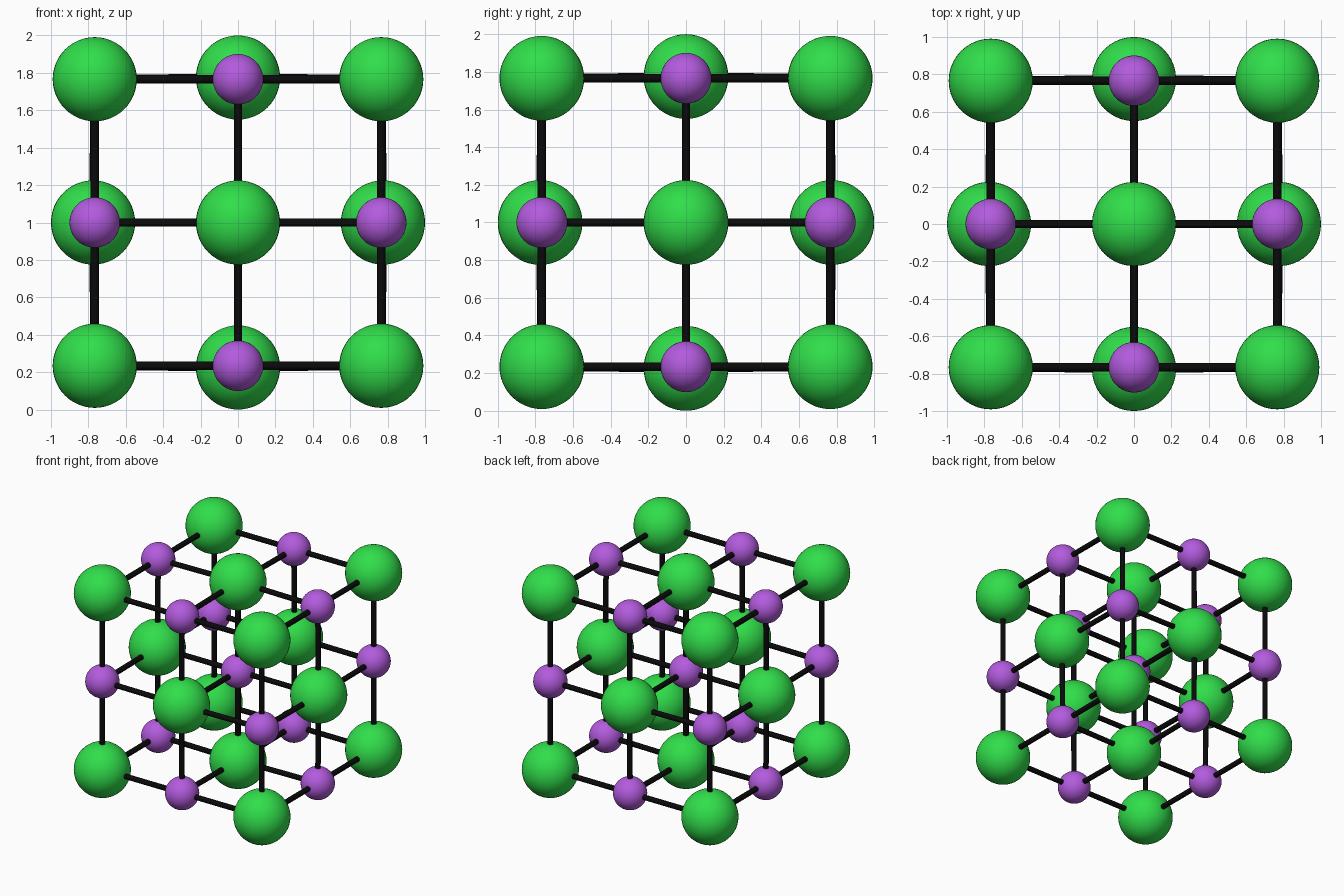
import bpy
from itertools import product
from mathutils import Vector

cube = bpy.data.objects.get("Cube")
if cube:
    bpy.data.objects.remove(cube, do_unlink=True)

BIG, SMALL, ROD = 0.225, 0.135, 0.022
CENTRE = Vector((0, 0, 1.0))


def material(name, rgb):
    mat = bpy.data.materials.new(name)
    mat.use_nodes = True
    colour = (*rgb, 1)
    mat.diffuse_color = colour
    mat.node_tree.nodes["Principled BSDF"].inputs["Base Color"].default_value = colour
    return mat


green = material("green", (0.03, 0.73, 0.07))
purple = material("purple", (0.45, 0.105, 0.73))
black = material("black", (0.003, 0.003, 0.003))


def finish(name, mat):
    obj = bpy.context.object
    obj.name = name
    obj.data.materials.append(mat)
    bpy.ops.object.shade_smooth_by_angle()


def ball(name, centre, radius, mat):
    bpy.ops.mesh.primitive_uv_sphere_add(segments=40, ring_count=24,
                                         radius=radius, location=centre)
    finish(name, mat)


def rod(name, start, end):
    line = end - start
    bpy.ops.mesh.primitive_cylinder_add(
        vertices=16, radius=ROD, depth=line.length, location=(start + end) / 2,
        rotation=line.to_track_quat("Z", "Y").to_euler())
    finish(name, black)


# Lattice positions, with the face centres pushed out slightly
def place(cell):
    step = 0.775 if cell.count(0) == 2 else 0.766
    return CENTRE + Vector(cell) * step


cells = list(product((-1, 0, 1), repeat=3))

# Balls alternate: large ones on corners and face centres, small ones between
for cell in cells:
    if cell.count(0) % 2 == 0:
        ball("large_ball", place(cell), BIG, green)
    else:
        ball("small_ball", place(cell), SMALL, purple)

# Rods join each ball to its next neighbour along every axis
for cell in cells:
    for axis in range(3):
        if cell[axis] < 1:
            neighbour = list(cell)
            neighbour[axis] += 1
            rod("rod", place(cell), place(tuple(neighbour)))
